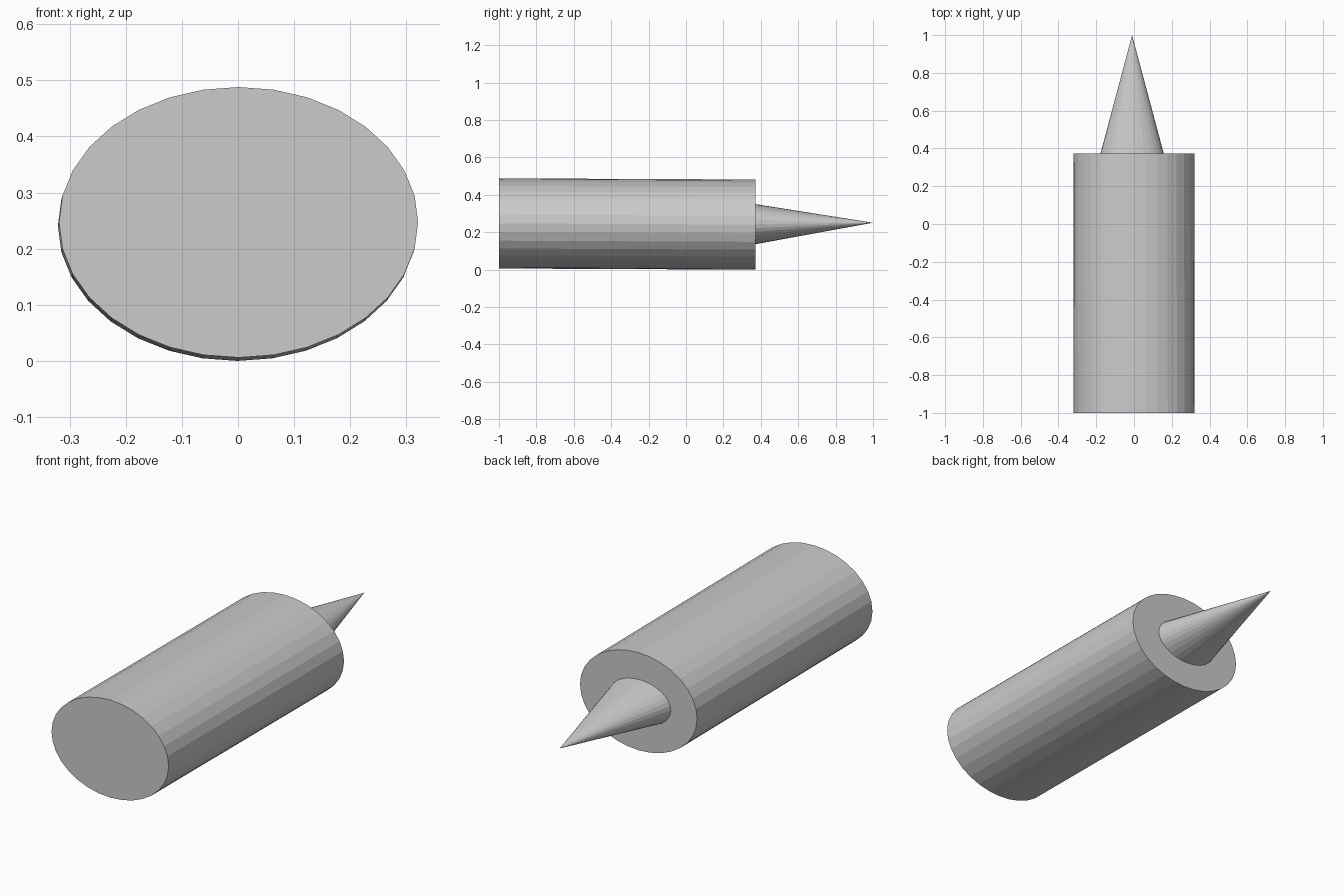
import bpy, bmesh
from mathutils import Vector, Matrix

if "Cube" in bpy.data.objects:
    bpy.data.objects.remove(bpy.data.objects["Cube"])


def tapered_rod(name, start, end, rx, rz, tip_scale, sides=32):
    """Elliptical cylinder or cone running from start to end along +y."""
    start, end = Vector(start), Vector(end)
    axis = end - start
    bm = bmesh.new()
    bmesh.ops.create_cone(bm, cap_ends=True, segments=sides,
                          radius1=1, radius2=tip_scale, depth=1)
    # local x -> width, local y -> height, local z -> long axis
    m = Matrix(((rx, 0, axis.x), (0, 0, axis.y), (0, rz, axis.z))).to_4x4()
    m.translation = (start + end) / 2
    bmesh.ops.transform(bm, matrix=m, verts=bm.verts)
    bmesh.ops.remove_doubles(bm, verts=bm.verts, dist=1e-5)
    bmesh.ops.recalc_face_normals(bm, faces=bm.faces)
    mesh = bpy.data.meshes.new(name)
    bm.to_mesh(mesh)
    bm.free()
    obj = bpy.data.objects.new(name, mesh)
    bpy.context.collection.objects.link(obj)
    return obj


# Main barrel, very slightly tilted
tapered_rod("barrel", (0.001, -1.0, 0.247), (-0.001, 0.372, 0.241),
            0.32, 0.241, 1.0)

# Pointed spike seated a little way into the barrel's back face
tapered_rod("spike", (-0.01, 0.36, 0.243), (-0.01, 1.0, 0.251),
            0.171, 0.109, 0.0)
